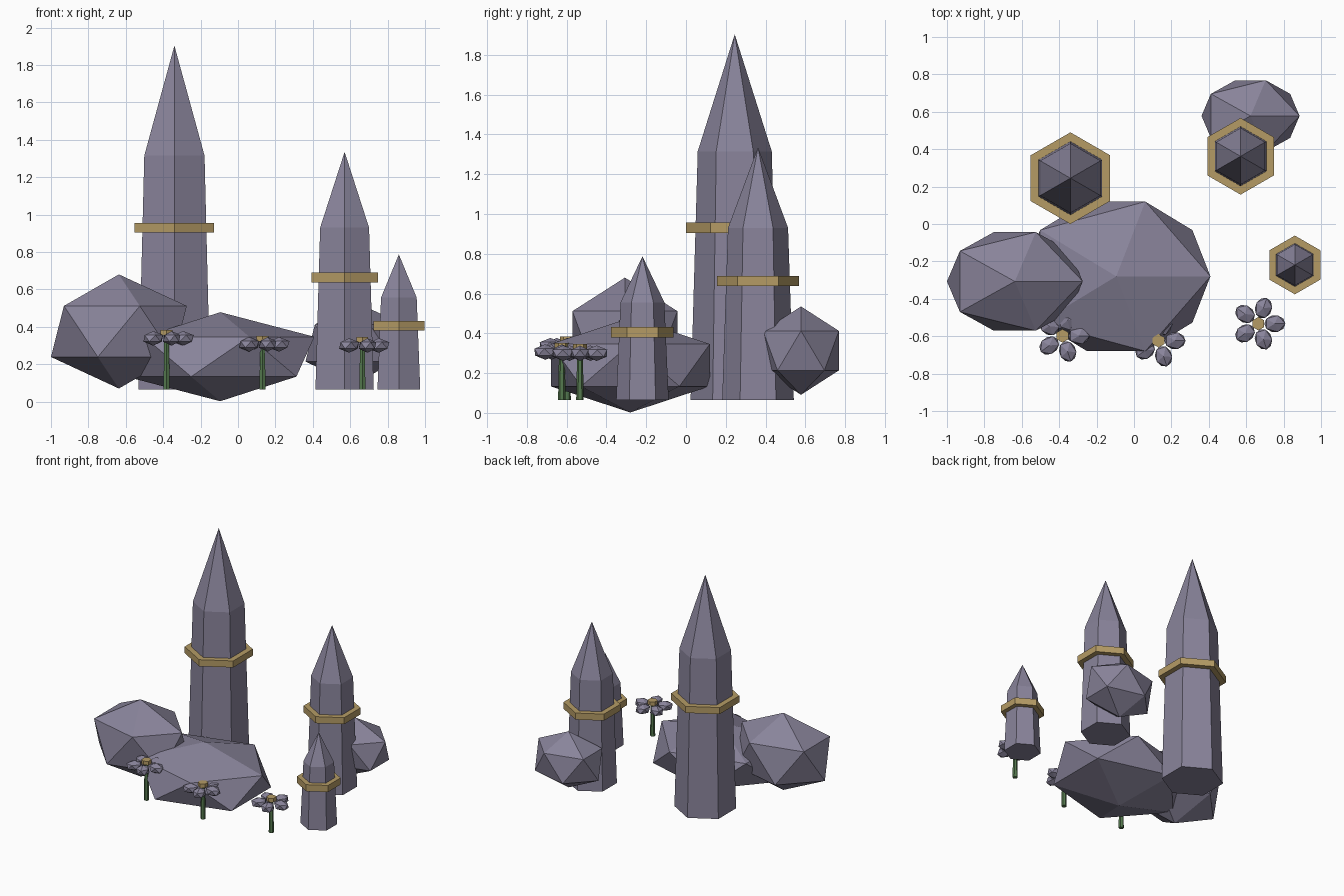
import bpy, bmesh, math
from mathutils import Matrix, Vector

if "Cube" in bpy.data.objects:
    bpy.data.objects.remove(bpy.data.objects["Cube"])


def material(name, rgb):
    m = bpy.data.materials.new(name)
    m.diffuse_color = (*rgb, 1.0)
    m.use_nodes = True
    m.node_tree.nodes["Principled BSDF"].inputs["Base Color"].default_value = m.diffuse_color
    return m


STONE = material("violet_grey_stone", (0.25, 0.23, 0.325))
GOLD = material("dull_gold", (0.46, 0.33, 0.13))
GREEN = material("stem_green", (0.09, 0.19, 0.075))


def finish(name, bm, mat):
    bmesh.ops.recalc_face_normals(bm, faces=bm.faces)
    mesh = bpy.data.meshes.new(name)
    bm.to_mesh(mesh)
    bm.free()
    mesh.materials.append(mat)
    obj = bpy.data.objects.new(name, mesh)
    bpy.context.collection.objects.link(obj)
    return obj


def hex_lathe(name, x, y, profile, mat):
    """Six-sided solid from (radius, z) pairs, corners facing front and back."""
    bm = bmesh.new()
    rings = []
    for r, z in profile:
        if r == 0:
            rings.append([bm.verts.new((x, y, z))] * 6)
        else:
            rings.append([bm.verts.new((x + r * math.sin(k * math.pi / 3),
                                        y + r * math.cos(k * math.pi / 3), z))
                          for k in range(6)])
    for a, b in zip(rings, rings[1:]):
        for k in range(6):
            n = (k + 1) % 6
            bm.faces.new(dict.fromkeys((a[k], a[n], b[n], b[k])))
    for ring in (rings[0], rings[-1]):
        if ring[0] is not ring[1]:
            bm.faces.new(ring)
    return finish(name, bm, mat)


def add_rock(bm, matrix):
    bmesh.ops.create_icosphere(bm, subdivisions=1, radius=1.0, matrix=matrix)


def stretch(x, y, z):
    return Matrix.Diagonal((x, y, z, 1.0))


# Boulders: stretched icosahedra
BOULDERS = [
    ("front_boulder", (-0.095, -0.28, 0.24), (0.563, 0.47, 0.238)),
    ("left_boulder", (-0.637, -0.307, 0.375), (0.406, 0.31, 0.305)),
    ("back_boulder", (0.623, 0.578, 0.313), (0.293, 0.224, 0.222)),
]
for name, centre, size in BOULDERS:
    bm = bmesh.new()
    add_rock(bm, Matrix.Translation(centre) @ stretch(*size))
    finish(name, bm, STONE)

# Pointed pillars, each with a gold band
GROUND = 0.065
PILLARS = [
    # name, x, y, base radius, shoulder radius, shoulder z, tip z, band radius, band z
    ("tall", -0.34, 0.245, 0.222, 0.186, 1.315, 1.903, 0.245, 0.93),
    ("middle", 0.57, 0.362, 0.180, 0.151, 0.93, 1.335, 0.205, 0.663),
    ("small", 0.86, -0.219, 0.132, 0.110, 0.556, 0.787, 0.157, 0.406),
]
for name, x, y, base, shoulder, sz, tip, band, bz in PILLARS:
    hex_lathe(name + "_pillar", x, y,
              [(base, GROUND), (shoulder, sz), (0, tip)], STONE)
    hex_lathe(name + "_band", x, y,
              [(band, bz - 0.026), (band, bz + 0.026)], GOLD)

# Flowers: stem, five petals, gold centre
FLOWERS = [(-0.382, -0.598, 0.338), (0.131, -0.624, 0.306), (0.665, -0.533, 0.300)]
for i, (x, y, z) in enumerate(FLOWERS, 1):
    hex_lathe(f"flower_stem_{i}", x, y,
              [(0.019, GROUND), (0.014, z + 0.02)], GREEN)
    bm = bmesh.new()
    for k in range(5):
        add_rock(bm, Matrix.Translation((x, y, z))
                 @ Matrix.Rotation(k * math.tau / 5, 4, 'Z')
                 @ Matrix.Translation((0.088, 0, 0))
                 @ stretch(0.063, 0.051, 0.039))
    finish(f"flower_petals_{i}", bm, STONE)
    hex_lathe(f"flower_centre_{i}", x, y,
              [(0.036, z + 0.015), (0.036, z + 0.046)], GOLD)
